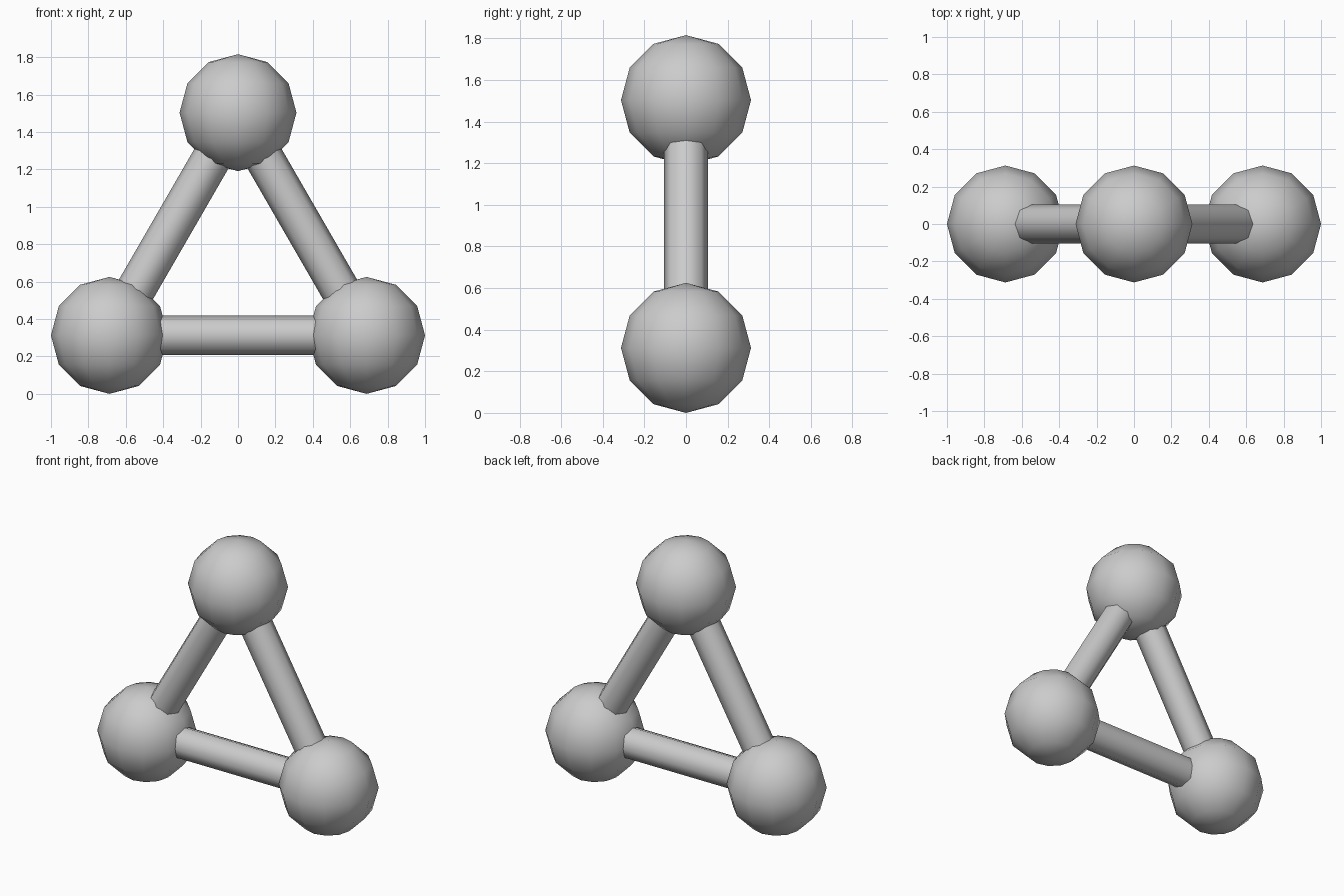
import bpy
import math
from mathutils import Vector

if "Cube" in bpy.data.objects:
    bpy.data.objects.remove(bpy.data.objects["Cube"])

BALL_R = 0.3125
ROD_R = 0.105
HALF = 0.6875                      # half the triangle side
HEIGHT = HALF * math.sqrt(3)

grey = bpy.data.materials.new("light_grey")
grey.diffuse_color = (0.6, 0.6, 0.6, 1)
grey.use_nodes = True
grey.node_tree.nodes["Principled BSDF"].inputs["Base Color"].default_value = grey.diffuse_color


def finish(name):
    obj = bpy.context.object
    obj.name = name
    obj.data.materials.append(grey)
    bpy.ops.object.shade_smooth_by_angle(angle=math.radians(60))


def ball(name, centre):
    bpy.ops.mesh.primitive_uv_sphere_add(segments=12, ring_count=6,
                                         radius=BALL_R, location=centre)
    finish(name)


def rod(name, a, b):
    d = b - a
    bpy.ops.mesh.primitive_cylinder_add(
        vertices=8, radius=ROD_R, depth=d.length, location=(a + b) / 2,
        rotation=(0, math.atan2(d.x, d.z), 0))
    finish(name)


corners = {
    "left": Vector((-HALF, 0, BALL_R)),
    "right": Vector((HALF, 0, BALL_R)),
    "top": Vector((0, 0, BALL_R + HEIGHT)),
}

# Balls at the corners of an upright equilateral triangle
for key, centre in corners.items():
    ball(key + "_ball", centre)

# Octagonal rods joining the ball centres
for name, a, b in (("bottom_rod", "left", "right"),
                   ("left_rod", "left", "top"),
                   ("right_rod", "right", "top")):
    rod(name, corners[a], corners[b])
